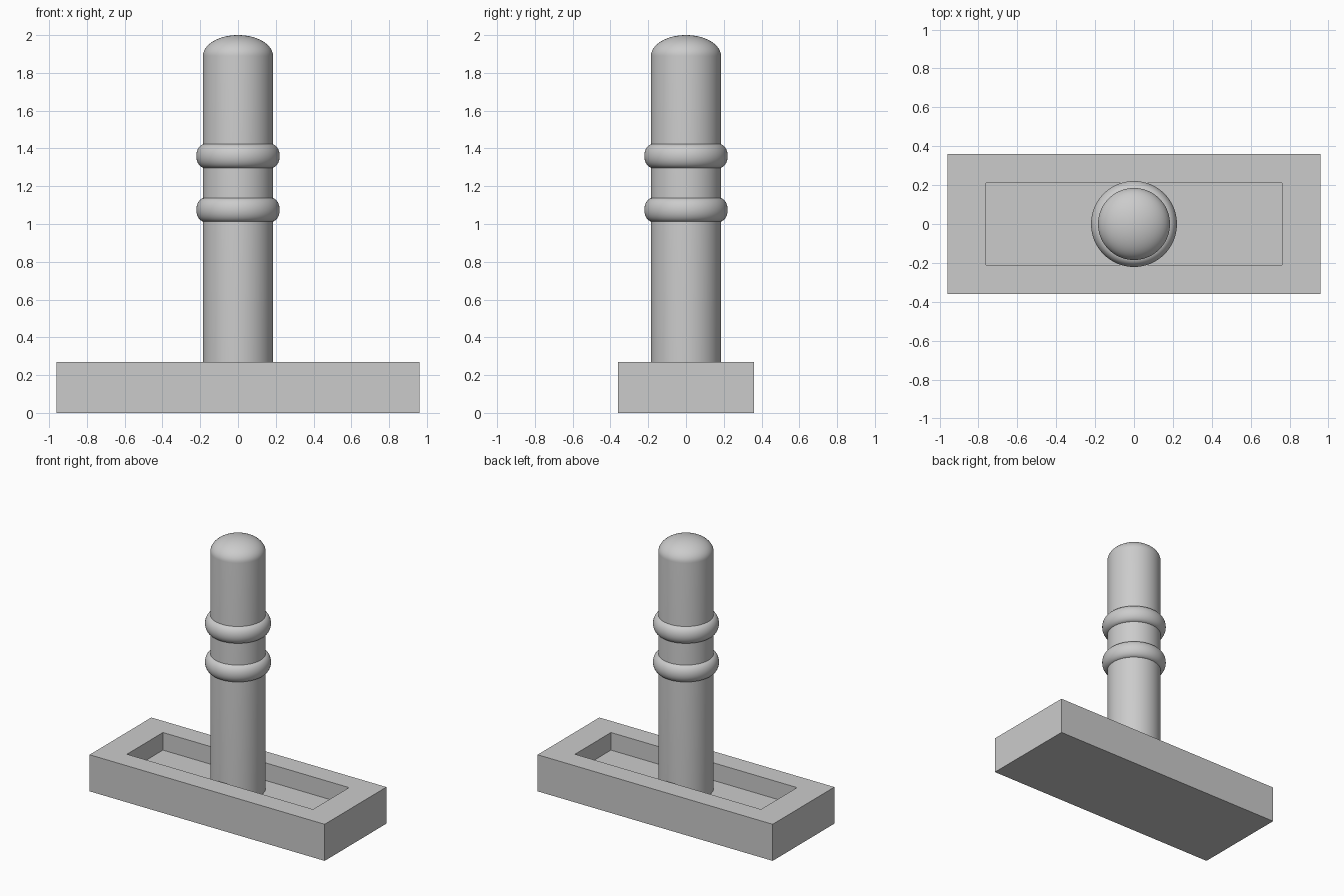
import bpy, bmesh, math
from mathutils import Vector

if "Cube" in bpy.data.objects:
    bpy.data.objects.remove(bpy.data.objects["Cube"])

SEGMENTS = 96


def add_object(name, bm):
    bmesh.ops.recalc_face_normals(bm, faces=bm.faces)
    mesh = bpy.data.meshes.new(name)
    bm.to_mesh(mesh)
    bm.free()
    obj = bpy.data.objects.new(name, mesh)
    bpy.context.collection.objects.link(obj)
    return obj


def lathe(name, profile, closed=False):
    """Spin a (radius, z) profile around the z axis."""
    bm = bmesh.new()
    verts = [bm.verts.new((r, 0, z)) for r, z in profile]
    edges = [bm.edges.new(pair) for pair in zip(verts, verts[1:])]
    if closed:
        edges.append(bm.edges.new((verts[-1], verts[0])))
    bmesh.ops.spin(bm, geom=verts + edges, cent=(0, 0, 0), axis=(0, 0, 1),
                   angle=math.tau, steps=SEGMENTS)
    bmesh.ops.remove_doubles(bm, verts=bm.verts, dist=1e-5)
    obj = add_object(name, bm)
    bpy.ops.object.select_all(action='DESELECT')
    obj.select_set(True)
    bpy.context.view_layer.objects.active = obj
    bpy.ops.object.shade_smooth_by_angle(angle=math.radians(40))
    return obj


# Rectangular base with a sunken tray in the top
HX, HY, HEIGHT = 0.96, 0.36, 0.27
TRAY_X, TRAY_Y, FLOOR = 0.76, 0.21, 0.14
bm = bmesh.new()
bmesh.ops.create_cube(bm, size=2)
bmesh.ops.scale(bm, vec=(HX, HY, HEIGHT / 2), verts=bm.verts)
bmesh.ops.translate(bm, vec=(0, 0, HEIGHT / 2), verts=bm.verts)
top = max(bm.faces, key=lambda f: f.calc_center_median().z)
bmesh.ops.inset_individual(bm, faces=[top], thickness=0.1)
for v in top.verts:
    v.co = Vector((math.copysign(TRAY_X, v.co.x), math.copysign(TRAY_Y, v.co.y), HEIGHT))
floor = bmesh.ops.extrude_discrete_faces(bm, faces=[top])["faces"][0]
for v in floor.verts:
    v.co.z = FLOOR
add_object("base", bm)

# Post standing in the tray, with a flattened dome on top
RADIUS, DOME = 0.185, 0.11
post = [(0, FLOOR), (RADIUS, FLOOR)]
for i in range(17):
    a = math.pi / 2 * i / 16
    post.append((RADIUS * math.cos(a), 2 - DOME + DOME * math.sin(a)))
lathe("post", post)

# Two rounded collars around the post
for name, z in (("lower_ring", 1.075), ("upper_ring", 1.36)):
    angles = [math.tau * i / 32 for i in range(32)]
    lathe(name, [(0.175 + 0.046 * math.cos(a), z + 0.064 * math.sin(a)) for a in angles],
          closed=True)
